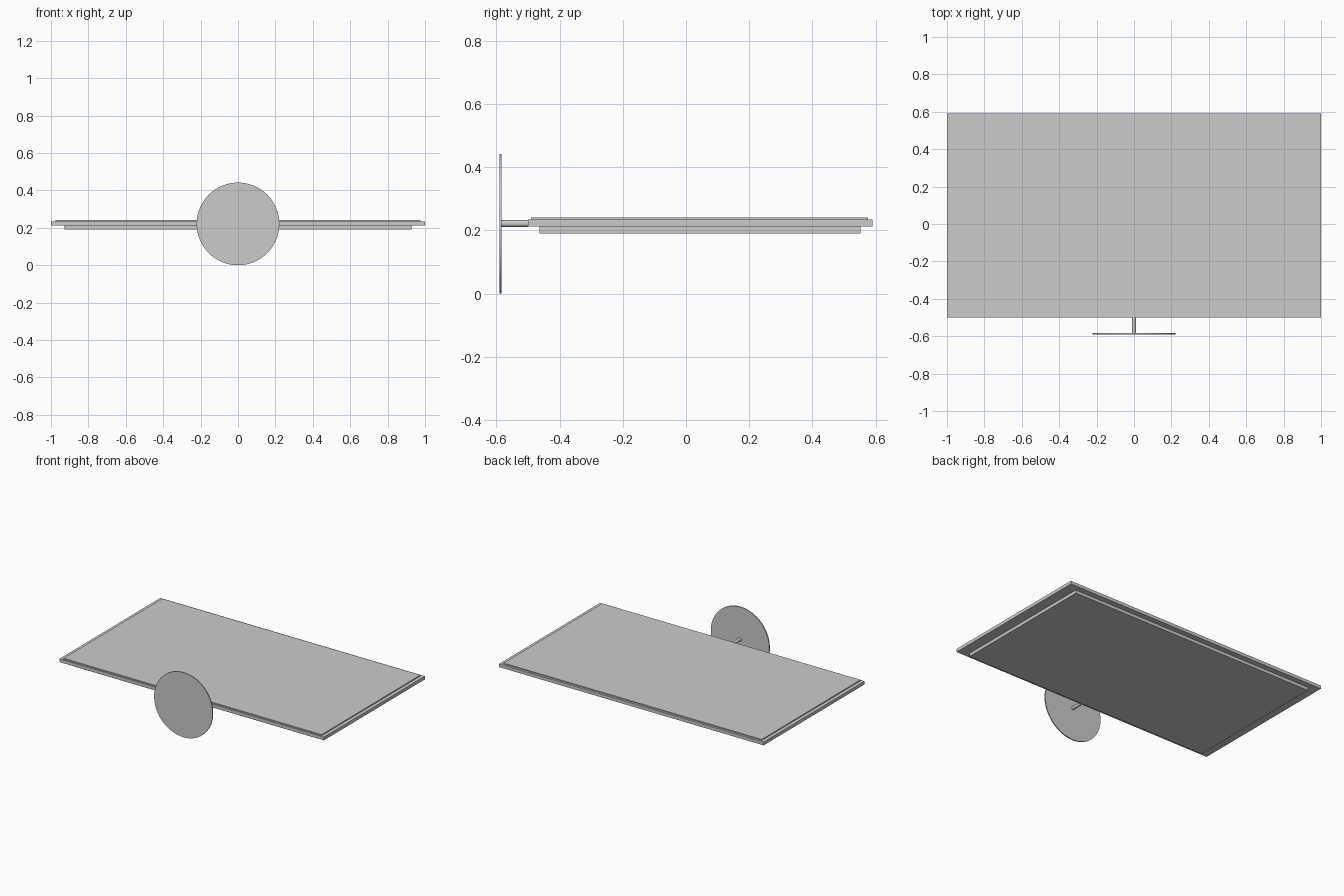
import bpy, math

if "Cube" in bpy.data.objects:
    bpy.data.objects.remove(bpy.data.objects["Cube"])


def box(name, x0, x1, y0, y1, z0, z1):
    bpy.ops.mesh.primitive_cube_add(size=1, location=((x0 + x1) / 2, (y0 + y1) / 2, (z0 + z1) / 2))
    ob = bpy.context.object
    ob.name = name
    ob.scale = (x1 - x0, y1 - y0, z1 - z0)
    bpy.ops.object.transform_apply(location=False, rotation=False, scale=True)
    return ob


def rod_y(name, radius, y0, y1, z, sides):
    bpy.ops.mesh.primitive_cylinder_add(vertices=sides, radius=radius, depth=y1 - y0,
                                        location=(0, (y0 + y1) / 2, z),
                                        rotation=(math.pi / 2, 0, 0))
    ob = bpy.context.object
    ob.name = name
    bpy.ops.object.shade_smooth_by_angle(angle=math.radians(40))
    return ob


# Stacked flat panels: wide middle slab with inset layers above and below
box("main_panel", -1, 1, -0.50, 0.59, 0.212, 0.234)
box("top_layer", -0.976, 0.976, -0.49, 0.576, 0.234, 0.241)
box("bottom_layer", -0.928, 0.928, -0.464, 0.552, 0.191, 0.212)

# Front disc on a short stem
rod_y("stem", 0.011, -0.585, -0.50, 0.222, 32)
rod_y("disc", 0.221, -0.59, -0.583, 0.221, 96)
